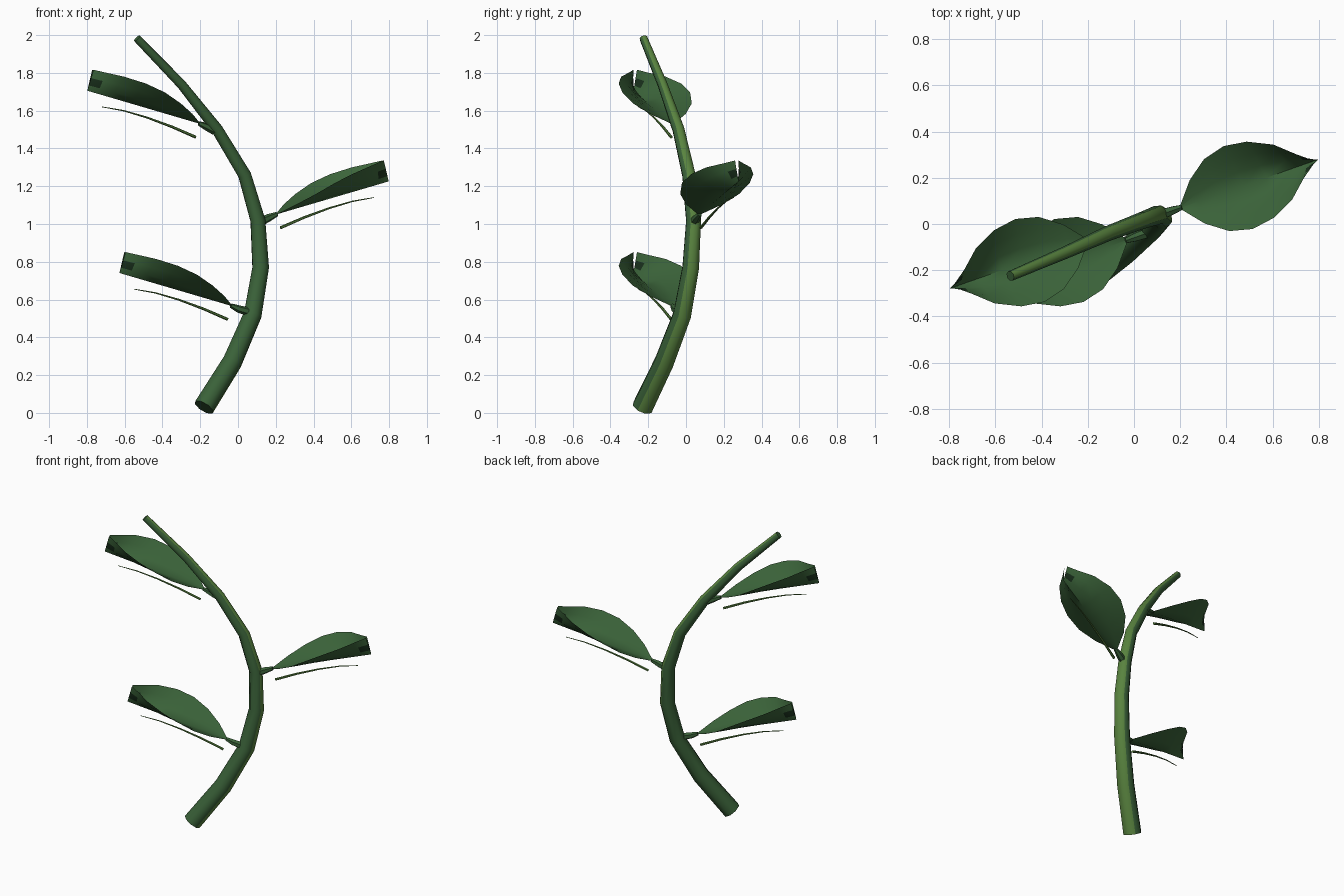
import bpy, bmesh, math
from mathutils import Vector, Matrix

if "Cube" in bpy.data.objects:
    bpy.data.objects.remove(bpy.data.objects["Cube"])


def make_material(name, color):
    mat = bpy.data.materials.new(name)
    mat.use_nodes = True
    mat.diffuse_color = (*color, 1)
    mat.node_tree.nodes["Principled BSDF"].inputs["Base Color"].default_value = (*color, 1)
    return mat


LEAF = make_material("leaf green", (0.045, 0.13, 0.043))
STEM = make_material("stem green", (0.042, 0.12, 0.04))
OLIVE = make_material("light olive green", (0.10, 0.23, 0.05))
DARK = make_material("dark spot green", (0.01, 0.03, 0.012))


def finish(name, bm, materials, matrix=None):
    mesh = bpy.data.meshes.new(name)
    bm.to_mesh(mesh)
    bm.free()
    for mat in materials:
        mesh.materials.append(mat)
    obj = bpy.data.objects.new(name, mesh)
    bpy.context.collection.objects.link(obj)
    if matrix:
        obj.matrix_world = matrix
    bpy.ops.object.select_all(action='DESELECT')
    obj.select_set(True)
    bpy.context.view_layer.objects.active = obj
    bpy.ops.object.shade_smooth_by_angle(angle=math.radians(50))
    return obj


def tube(name, points, radii, sides, materials, matrix=None, out=(0.9, 0.42, 0), stripe=0):
    """Tapered tube along points; faces near the out direction take the second material."""
    bm = bmesh.new()
    pts = [Vector(p) for p in points]
    rings = []
    for i, p in enumerate(pts):
        tangent = (pts[min(i + 1, len(pts) - 1)] - pts[max(i - 1, 0)]).normalized()
        n = Vector(out)
        n = (n - tangent * n.dot(tangent)).normalized()
        b = tangent.cross(n)
        angles = [math.tau * k / sides for k in range(sides)]
        rings.append([bm.verts.new(p + radii[i] * (n * math.cos(a) + b * math.sin(a)))
                      for a in angles])
    for low, high in zip(rings, rings[1:]):
        for k in range(sides):
            j = (k + 1) % sides
            face = bm.faces.new((low[k], low[j], high[j], high[k]))
            if math.cos(math.tau * (k + 0.5) / sides) > 1 - stripe:
                face.material_index = 1
    bm.faces.new(rings[0][::-1])
    bm.faces.new(rings[-1])
    return finish(name, bm, materials, matrix)


# Arching main stem, lighter along its outer side
stem_path = [(-0.18, -0.23, 0.03), (-0.03, -0.115, 0.27), (0.078, -0.02, 0.52),
             (0.12, 0.025, 0.77), (0.105, 0.04, 1.02), (0.035, 0.015, 1.26),
             (-0.11, -0.04, 1.5), (-0.3, -0.125, 1.74), (-0.535, -0.225, 1.983)]
stem_radii = [0.058, 0.055, 0.051, 0.047, 0.042, 0.037, 0.033, 0.027, 0.022]
tube("main_stem", stem_path, stem_radii, 8, [STEM, OLIVE], stripe=0.3)

# Leaf rows: distance along the midrib, half width, rim lift
LEAF_ROWS = [(0, 0.006, 0), (0.09, 0.1, 0.03), (0.19, 0.165, 0.06), (0.3, 0.19, 0.09),
             (0.41, 0.175, 0.108), (0.52, 0.125, 0.115), (0.6, 0.055, 0.115),
             (0.657, 0.01, 0.115)]
PITCH = math.radians(15.5)
ACROSS = 3


def leaf_blade(name, matrix):
    """Canoe shaped blade with a pinched, upturned tip."""
    bm = bmesh.new()
    grid = []
    for along, half, lift in LEAF_ROWS:
        row = []
        for k in range(-ACROSS, ACROSS + 1):
            u = k / ACROSS
            row.append(bm.verts.new((along, half * u, lift * abs(u) ** 1.25)))
        grid.append(row)
    last = len(grid) - 2
    for i in range(last + 1):
        for k in range(2 * ACROSS):
            face = bm.faces.new((grid[i][k], grid[i + 1][k],
                                 grid[i + 1][k + 1], grid[i][k + 1]))
            # Dark spot on each side of the tip
            if i == last and k in (1, 2 * ACROSS - 2):
                face.material_index = 1
    tilt = Matrix.Rotation(-PITCH, 4, 'Y')
    return finish(name, bm, [LEAF, DARK], matrix @ tilt)


# Each leaf: name, blade base position, heading, petiole reach back to the stem
HEADING = math.radians(19.3)
leaves = [("lower_leaf", (-0.03, -0.07, 0.565), HEADING + math.pi, 0.11),
          ("middle_leaf", (0.2, 0.07, 1.05), HEADING, 0.08),
          ("upper_leaf", (-0.2, -0.07, 1.53), HEADING + math.pi, 0.08)]
for name, base, heading, reach in leaves:
    frame = Matrix.Translation(base) @ Matrix.Rotation(heading, 4, 'Z')
    leaf_blade(name + "_blade", frame)
    tube(name + "_petiole", [(-reach, 0, -0.035), (-0.035, 0, -0.015), (0.008, 0, 0.003)],
         [0.024, 0.02, 0.012], 6, [STEM], frame, out=(0, 0, 1))
    # Slender midrib hanging just under the blade
    tube(name + "_midrib", [(0.026, 0, -0.07), (0.16, 0, -0.015), (0.3, 0, 0.034),
                            (0.43, 0, 0.07), (0.55, 0, 0.09)],
         [0.008, 0.007, 0.005, 0.0035, 0.002], 6, [OLIVE], frame, out=(0, 0, 1))
